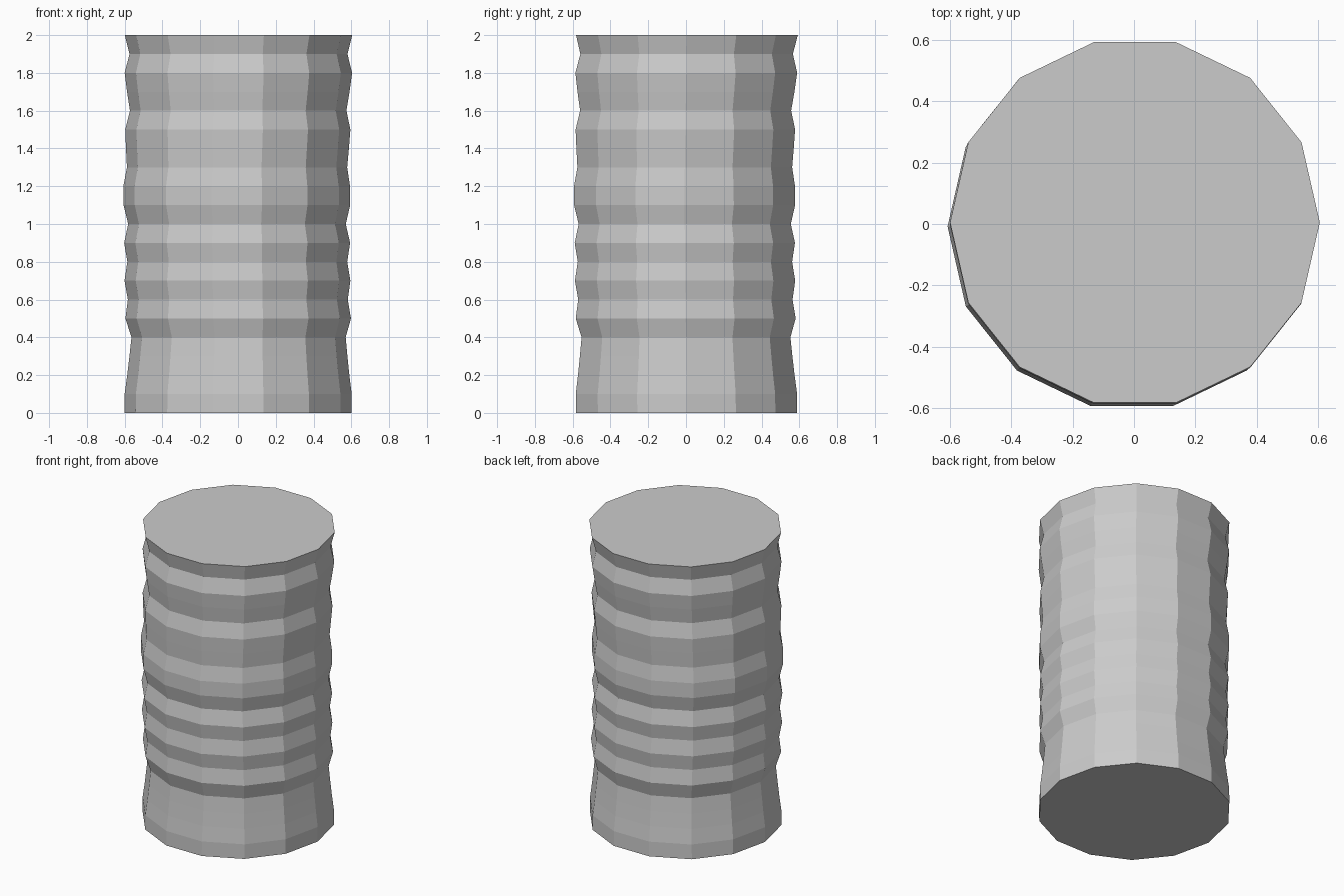
import bpy
import bmesh
from math import cos, sin, tau

SIDES = 14
STEP = 0.1
# Radius of each ring, from the base up
RADII = [.601, .601, .588, .577, .567, .597, .582, .598, .582, .598, .576,
         .600, .600, .583, .590, .596, .573, .589, .602, .577, .602]
# Slight sideways lean of the column: height, x shift, y shift
LEAN = [(0, 0, .003), (.4, .003, 0), (.7, -.003, -.005), (1.2, -.007, -.008),
        (1.6, .001, -.002), (2, .003, .005)]


def centre_at(z):
    """Interpolate the lean of the column at height z."""
    for (z0, x0, y0), (z1, x1, y1) in zip(LEAN, LEAN[1:]):
        if z <= z1:
            t = (z - z0) / (z1 - z0)
            return x0 + (x1 - x0) * t, y0 + (y1 - y0) * t
    return LEAN[-1][1:]


def make_material(name, colour):
    mat = bpy.data.materials.new(name)
    mat.use_nodes = True
    mat.diffuse_color = colour
    mat.node_tree.nodes["Principled BSDF"].inputs["Base Color"].default_value = colour
    return mat


def add_ring(bm, z, radius):
    cx, cy = centre_at(z)
    angles = [tau * i / SIDES for i in range(SIDES)]
    return [bm.verts.new((cx + radius * cos(a), cy + radius * sin(a), z))
            for a in angles]


cube = bpy.data.objects.get("Cube")
if cube:
    bpy.data.objects.remove(cube, do_unlink=True)

# Ridged column: stacked rings bridged with flat faces
bm = bmesh.new()
rings = [add_ring(bm, i * STEP, radius) for i, radius in enumerate(RADII)]
for low, high in zip(rings, rings[1:]):
    for i in range(SIDES):
        j = (i + 1) % SIDES
        bm.faces.new((low[i], low[j], high[j], high[i]))

# End caps
bm.faces.new(rings[-1])
bm.faces.new(reversed(rings[0]))
bm.normal_update()

mesh = bpy.data.meshes.new("ridged_column")
bm.to_mesh(mesh)
bm.free()
mesh.materials.append(make_material("light grey", (0.6, 0.6, 0.6, 1)))
column = bpy.data.objects.new("ridged_column", mesh)
bpy.context.collection.objects.link(column)
